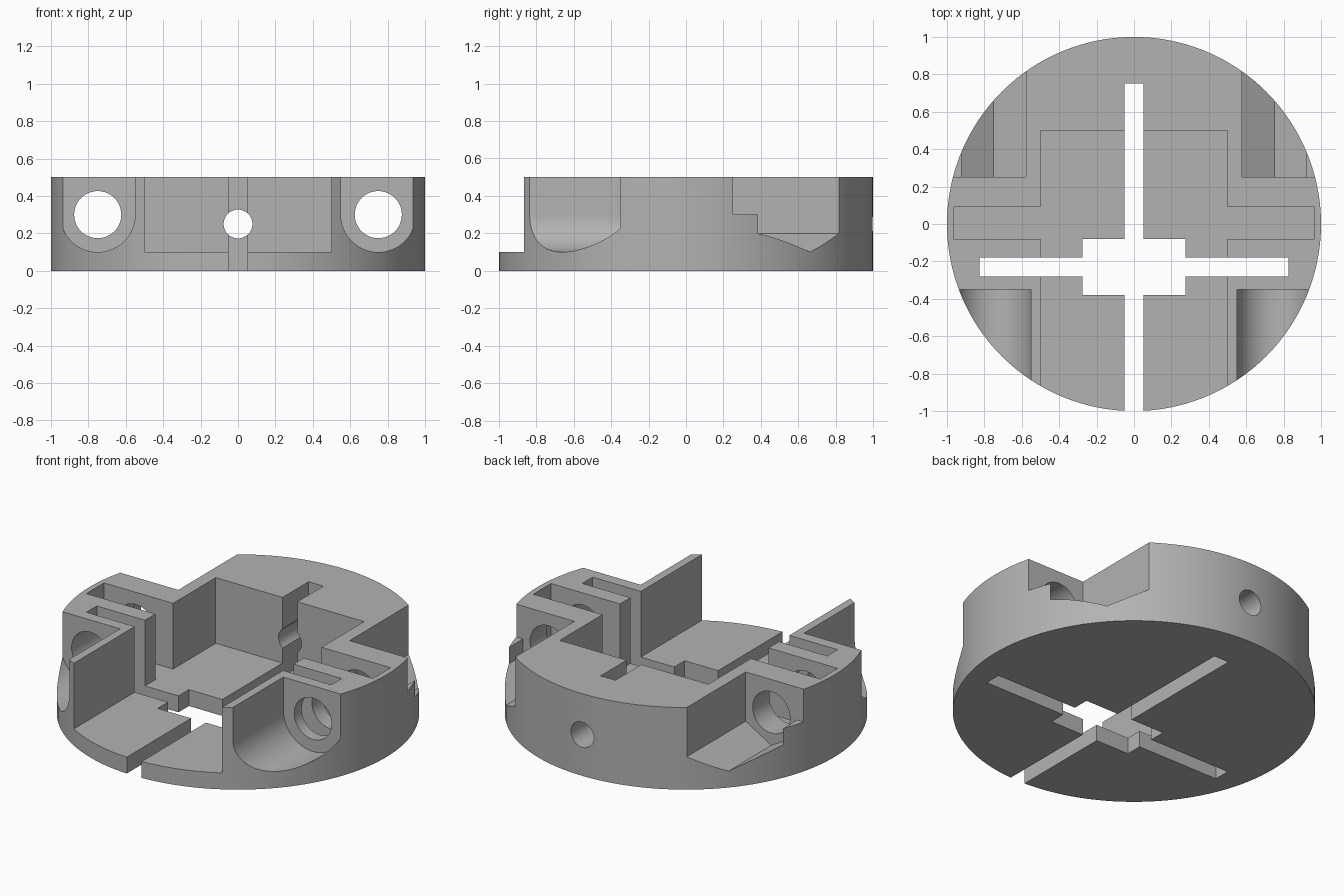
import bpy, bmesh, math
from mathutils import Vector

cube = bpy.data.objects.get("Cube")
if cube:
    bpy.data.objects.remove(cube)

grey = bpy.data.materials.new("plain_grey")
grey.use_nodes = True
colour = (0.45, 0.45, 0.45, 1)
grey.diffuse_color = colour
grey.node_tree.nodes["Principled BSDF"].inputs["Base Color"].default_value = colour


def prism(name, outline, axis, low, high):
    """Extrude a 2D outline along z (outline is x, y) or y (outline is x, z)."""
    place = (lambda a, b: (a, b, low)) if axis == "z" else (lambda a, b: (a, low, b))
    bm = bmesh.new()
    face = bm.faces.new([bm.verts.new(place(a, b)) for a, b in outline])
    new = bmesh.ops.extrude_face_region(bm, geom=[face])["geom"]
    move = Vector((0, 0, high - low)) if axis == "z" else Vector((0, high - low, 0))
    bmesh.ops.translate(bm, vec=move, verts=[v for v in new if isinstance(v, bmesh.types.BMVert)])
    bmesh.ops.recalc_face_normals(bm, faces=bm.faces)
    mesh = bpy.data.meshes.new(name)
    bm.to_mesh(mesh)
    bm.free()
    mesh.materials.append(grey)
    obj = bpy.data.objects.new(name, mesh)
    bpy.context.collection.objects.link(obj)
    return obj


def arc(cx, cy, r, start, end, n):
    """Points along a circular arc, angles in degrees."""
    angles = [math.radians(start + (end - start) * i / n) for i in range(n + 1)]
    return [(cx + r * math.cos(a), cy + r * math.sin(a)) for a in angles]


def circle(cx, cy, r, n):
    return arc(cx, cy, r, 0, 360, n)[:-1]


def mirrored(half):
    """Close a right-hand outline with its reflection in x."""
    return half + [(-a, b) for a, b in reversed(half)]


def flip(outline, side):
    return [(side * a, b) for a, b in outline]


# Round body
body = prism("round_base", circle(0, 0, 1, 128), "z", 0, 0.5)

# Central pocket with the cross slot, and the slots that pass right through
pocket = mirrored([(0.5, -1.2), (0.5, -0.08), (0.965, -0.08), (0.965, 0.09), (0.5, 0.09), (0.5, 0.5)])
slots = mirrored([(0.05, -1.2), (0.05, -0.38), (0.275, -0.38), (0.275, -0.28), (0.825, -0.28),
                  (0.825, -0.18), (0.275, -0.18), (0.275, -0.08), (0.05, -0.08), (0.05, 0.75)])
cutters = [
    prism("pocket_cutter", pocket, "z", 0.1, 0.7),
    prism("slot_cutter", slots, "z", -0.2, 0.8),
    prism("rear_hole_cutter", circle(0, 0.25, 0.077, 48), "y", 0.3, 1.2),
]

# Bolt seats: round at the front, hexagonal at the rear, joined by a hole
flat = 0.2 * math.cos(math.radians(30))
round_seat = arc(0.75, 0.3, 0.2, 180, 360, 40) + [(0.95, 0.6), (0.55, 0.6)]
hex_seat = [(0.75 - flat, 0.6), (0.75 - flat, 0.2), (0.75, 0.1), (0.75 + flat, 0.2),
            (0.75 + flat, 0.3), (1.1, 0.3), (1.1, 0.6)]
for side in (1, -1):
    cutters += [
        prism("round_seat_cutter", flip(round_seat, side), "y", -1.2, -0.35),
        prism("hex_seat_cutter", flip(hex_seat, side), "y", 0.25, 1.2),
        prism("bolt_hole_cutter", flip(circle(0.75, 0.3, 0.126, 48), side), "y", -0.5, 0.4),
    ]

# Cut the body and remove the cutters
bpy.context.view_layer.objects.active = body
for cutter in cutters:
    cutter.hide_render = True
    mod = body.modifiers.new("cut", "BOOLEAN")
    mod.operation = "DIFFERENCE"
    mod.solver = "EXACT"
    mod.object = cutter
    bpy.ops.object.modifier_apply(modifier=mod.name)
    bpy.data.objects.remove(cutter)

bpy.ops.object.select_all(action="DESELECT")
body.select_set(True)
bpy.ops.object.shade_smooth_by_angle(angle=math.radians(25))
